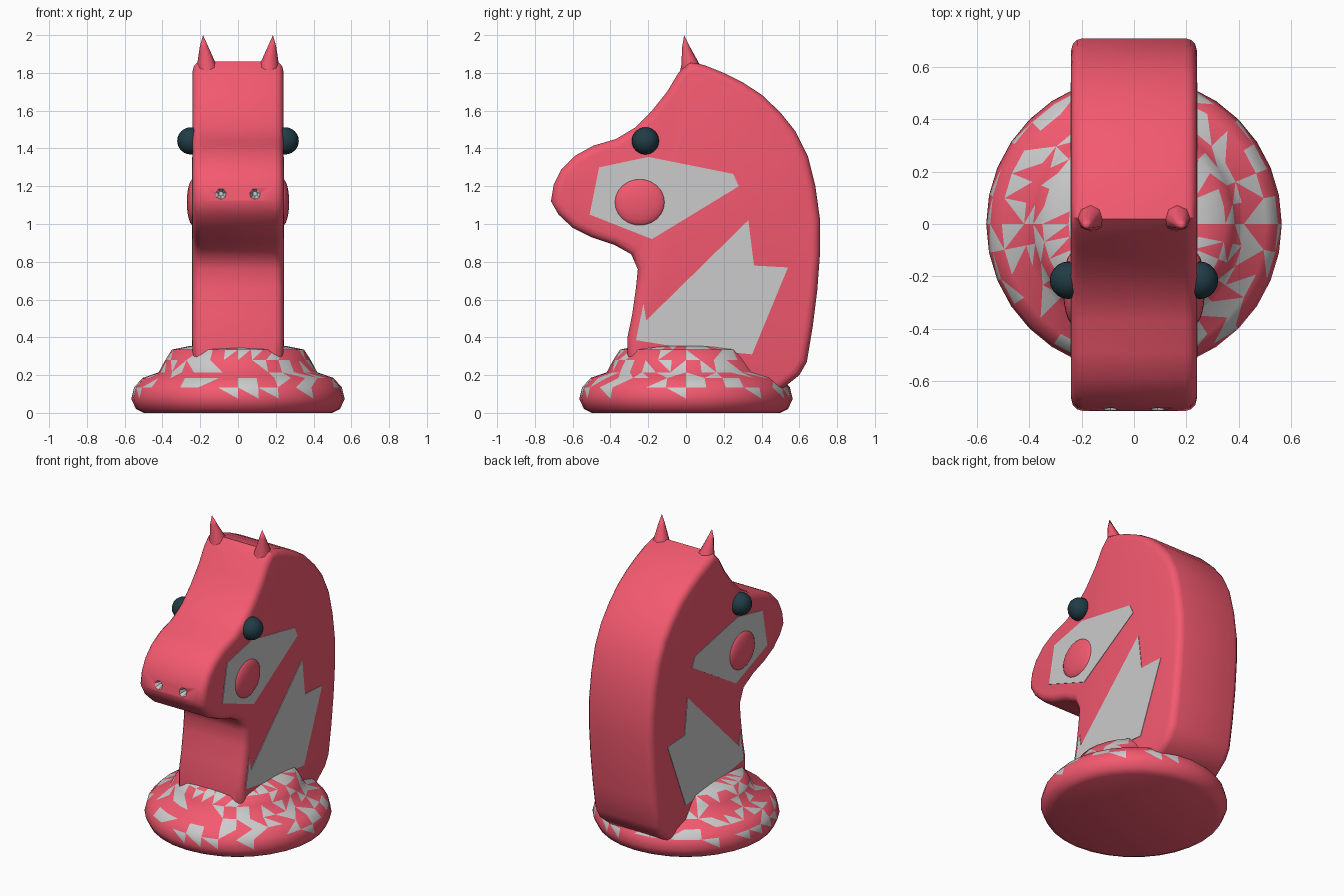
import bpy, bmesh, math, random
from mathutils import Vector, Matrix

if "Cube" in bpy.data.objects:
    bpy.data.objects.remove(bpy.data.objects["Cube"])

random.seed(4)


def material(name, rgb):
    m = bpy.data.materials.new(name)
    m.diffuse_color = (*rgb, 1)
    m.use_nodes = True
    m.node_tree.nodes["Principled BSDF"].inputs["Base Color"].default_value = m.diffuse_color
    return m


RED = material("red", (0.90, 0.10, 0.16))
DARK = material("dark_teal", (0.015, 0.045, 0.06))
GREY = material("grey", (0.6, 0.6, 0.6))


def finish(bm, name, mats, angle=40):
    bmesh.ops.recalc_face_normals(bm, faces=bm.faces[:])
    me = bpy.data.meshes.new(name)
    bm.to_mesh(me)
    bm.free()
    ob = bpy.data.objects.new(name, me)
    bpy.context.collection.objects.link(ob)
    for m in mats:
        me.materials.append(m)
    bpy.ops.object.select_all(action='DESELECT')
    ob.select_set(True)
    bpy.context.view_layer.objects.active = ob
    bpy.ops.object.shade_smooth_by_angle(angle=math.radians(angle))
    return ob


def prism(points, x0, x1, bevel=0):
    """Side profile (y, z) extruded along x, with rounded rims."""
    bm = bmesh.new()
    f = bm.faces.new([bm.verts.new((x0, y, z)) for y, z in points])
    ext = bmesh.ops.extrude_face_region(bm, geom=[f], use_keep_orig=True)
    bmesh.ops.translate(bm, vec=(x1 - x0, 0, 0),
                        verts=[g for g in ext['geom'] if isinstance(g, bmesh.types.BMVert)])
    bmesh.ops.recalc_face_normals(bm, faces=bm.faces[:])
    if bevel:
        rims = [e for e in bm.edges if abs(e.verts[0].co.x - e.verts[1].co.x) < 1e-6]
        bmesh.ops.bevel(bm, geom=rims, offset=bevel, segments=3, profile=0.5,
                        affect='EDGES', clamp_overlap=True)
    return bm


# Horse head and neck
head = [(-.31, .2), (-.31, .4), (-.285, .52), (-.265, .66), (-.255, .76), (-.29, .84),
        (-.38, .89), (-.5, .93), (-.6, .98), (-.675, 1.05), (-.715, 1.12), (-.70, 1.21),
        (-.66, 1.29), (-.59, 1.36), (-.49, 1.415), (-.37, 1.45), (-.27, 1.51), (-.18, 1.6),
        (-.1, 1.7), (-.04, 1.8), (.02, 1.86), (.1, 1.84), (.2, 1.80), (.3, 1.75),
        (.4, 1.685), (.5, 1.59), (.58, 1.49), (.645, 1.36), (.685, 1.2), (.71, 1.02),
        (.71, .85), (.695, .65), (.67, .45), (.64, .27), (.6, .2), (.5, .12), (-.2, .12)]
body = finish(prism(head, -.24, .24, .045), "horse_head", [RED])

# Nostril pits
bm = bmesh.new()
for s in (-1, 1):
    bmesh.ops.create_cone(bm, cap_ends=True, segments=7, radius1=.04, radius2=.012, depth=.08,
                          matrix=Matrix.Translation((s * .09, -.70, 1.16))
                          @ Matrix.Rotation(math.radians(-90), 4, 'X'))
cutter = finish(bm, "nostril_cutter", [GREY])
cutter.hide_render = True
cutter.display_type = 'WIRE'
cut = body.modifiers.new("nostrils", 'BOOLEAN')
cut.operation = 'DIFFERENCE'
cut.solver = 'EXACT'
cut.object = cutter
body.data.materials.append(GREY)
bpy.context.view_layer.objects.active = body
bpy.ops.object.modifier_apply(modifier=cut.name)
bpy.data.objects.remove(cutter)

# Round turned base with mottled upper faces
ring = [(0, 0), (.50, 0), (.54, .02), (.565, .075), (.55, .135), (.505, .185),
        (.42, .215), (.385, .28), (.35, .335), (.25, .355), (0, .355)]
bm = bmesh.new()
verts = [bm.verts.new((r, 0, z)) for r, z in ring]
edges = [bm.edges.new(p) for p in zip(verts, verts[1:])]
bmesh.ops.spin(bm, geom=verts + edges, cent=(0, 0, 0), axis=(0, 0, 1),
               angle=2 * math.pi, steps=32, use_duplicate=False)
bmesh.ops.remove_doubles(bm, verts=bm.verts[:], dist=1e-4)
bmesh.ops.triangulate(bm, faces=bm.faces[:])
for f in bm.faces:
    z = f.calc_center_median().z
    if z > .1 and random.random() < (.33 if z < .34 else .8):
        f.material_index = 1
finish(bm, "round_base", [RED, GREY], 50)

# Grey side markings
cheek = [(-.46, 1.3), (-.2, 1.355), (.25, 1.265), (.28, 1.2), (-.18, .92), (-.51, 1.05)]
shoulder = [(.33, 1.02), (.36, .78), (.54, .77), (.35, .31), (-.02, .345), (-.265, .385),
            (-.225, .58), (-.21, .49)]
for s, side in ((-1, "left"), (1, "right")):
    finish(prism(cheek, s * .235, s * .243), side + "_cheek_patch", [GREY])
    finish(prism(shoulder, s * .235, s * .243), side + "_shoulder_patch", [GREY])

    # Domed cheek
    bm = bmesh.new()
    bmesh.ops.create_uvsphere(bm, u_segments=24, v_segments=12, radius=1,
                              matrix=Matrix.Translation((s * .235, -.245, 1.115))
                              @ Matrix.Diagonal((.036, .135, .125, 1)))
    finish(bm, side + "_cheek", [RED])

    # Eye
    bm = bmesh.new()
    bmesh.ops.create_uvsphere(bm, u_segments=20, v_segments=12, radius=.072,
                              matrix=Matrix.Translation((s * .25, -.215, 1.44)))
    finish(bm, side + "_eye", [DARK])

    # Pointed ear, leaning outward and forward
    bm = bmesh.new()
    tip = bm.verts.new((s * .185, -.01, 2.0))
    levels = [((.155, .035, 1.72), .075, .085), ((.165, .025, 1.84), .052, .05),
              ((.18, 0, 1.94), .022, .02)]
    loops = []
    for (cx, cy, cz), rx, ry in levels:
        loops.append([bm.verts.new((s * (cx + rx * math.cos(a)), cy + ry * math.sin(a), cz))
                      for a in (i * math.tau / 8 for i in range(8))])
    for a, b in zip(loops, loops[1:]):
        for i in range(8):
            bm.faces.new((a[i], a[(i + 1) % 8], b[(i + 1) % 8], b[i]))
    for i in range(8):
        bm.faces.new((loops[-1][i], loops[-1][(i + 1) % 8], tip))
    bm.faces.new(loops[0])
    finish(bm, side + "_ear", [RED], 50)
